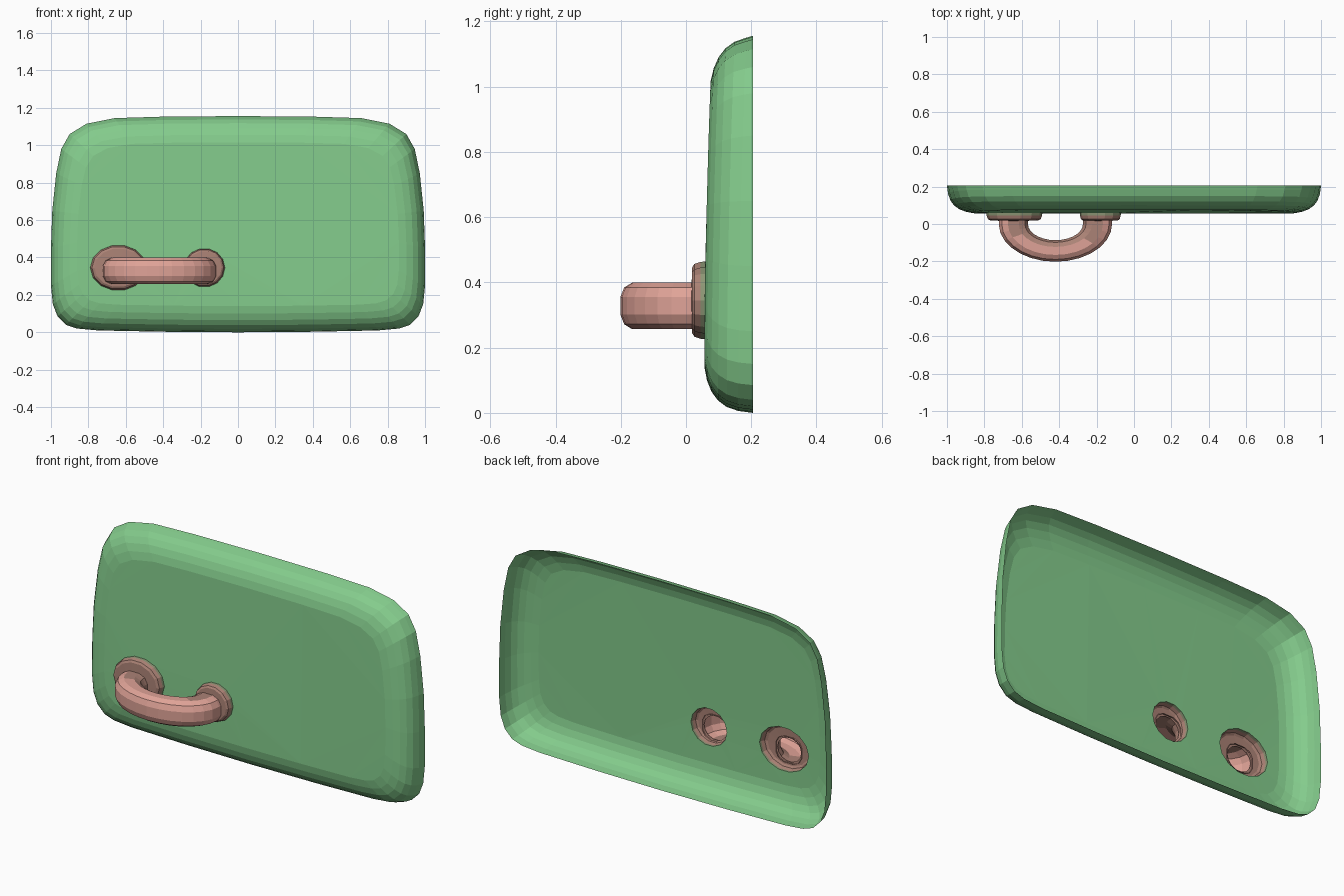
import bpy, bmesh
from math import sin, cos, pi, copysign
from mathutils import Vector

cube = bpy.data.objects.get("Cube")
if cube:
    bpy.data.objects.remove(cube)

HEIGHT = 1.156
MID = HEIGHT / 2


def material(name, rgb):
    m = bpy.data.materials.new(name)
    m.use_nodes = True
    m.diffuse_color = (*rgb, 1)
    m.node_tree.nodes["Principled BSDF"].inputs["Base Color"].default_value = (*rgb, 1)
    return m


green = material("soft_green", (0.23, 0.60, 0.262))
pink = material("clay_pink", (0.74, 0.365, 0.31))
dusky = material("dusky_pink", (0.41, 0.225, 0.18))
olive = material("olive_brown", (0.27, 0.31, 0.18))


def finish(name, bm, *mats):
    me = bpy.data.meshes.new(name)
    bm.to_mesh(me)
    bm.free()
    for m in mats:
        me.materials.append(m)
    ob = bpy.data.objects.new(name, me)
    bpy.context.collection.objects.link(ob)


def ring(bm, points):
    return [bm.verts.new(p) for p in points]


def bridge(bm, a, b):
    n = len(a)
    faces = []
    for i in range(n):
        j = (i + 1) % n
        faces.append(bm.faces.new((a[i], a[j], b[j], b[i])))
    return faces


def face_front(bm):
    # make the open shells point outwards, to the front
    bmesh.ops.recalc_face_normals(bm, faces=bm.faces)
    if sum(f.normal.y * f.calc_area() for f in bm.faces) > 0:
        bmesh.ops.reverse_faces(bm, faces=bm.faces)


def loop_edges(bm, loop):
    edges = []
    for i, v in enumerate(loop):
        w = loop[(i + 1) % len(loop)]
        edges.append(bm.edges.get((v, w)) or bm.edges.new((v, w)))
    return edges


def lean(z):
    # the front face leans back slightly towards the top
    return 0.025 * (z / HEIGHT) ** 2


def ellipse(cx, cz, rx, rz, y=None, n=14):
    pts = []
    for i in range(n):
        a = 2 * pi * i / n
        z = cz + rz * sin(a)
        pts.append((cx + rx * cos(a), 0.055 + lean(z) if y is None else y, z))
    return pts


# mounts: centre x, centre z, radius x, radius z
mounts = {"right_mount": (-0.64, 0.345, 0.15, 0.122),
          "left_mount": (-0.18, 0.345, 0.11, 0.104)}

# panel: open-backed shell with a rounded rectangular outline
half = [(0, 0), (0.4, 0.003), (0.75, 0.01), (0.86, 0.02), (0.92, 0.04),
        (0.965, 0.085), (0.99, 0.15), (1, 0.25), (1, 0.45), (0.993, 0.65),
        (0.972, 0.85), (0.945, 0.98), (0.9, 1.06), (0.81, 1.115),
        (0.66, 1.145), (0.4, 1.153), (0, HEIGHT)]
outline = half + [(-x, z) for x, z in half[-2:0:-1]]
bevel = [(0, 0.205), (0.006, 0.16), (0.018, 0.125), (0.038, 0.098),
         (0.065, 0.078), (0.1, 0.064), (0.14, 0.056)]
bm = bmesh.new()
previous = None
for inset, y in bevel:
    pts = []
    for x, z in outline:
        z = MID + (z - MID) * (1 - inset / MID)
        pts.append((x * (1 - inset), y + (lean(z) if inset else 0), z))
    current = ring(bm, pts)
    if previous:
        bridge(bm, previous, current)
    previous = current

# front face, left open behind each mount
edges = loop_edges(bm, previous)
for m in mounts.values():
    edges += loop_edges(bm, ring(bm, ellipse(*m)))
bmesh.ops.triangle_fill(bm, edges=edges, use_beauty=True, normal=Vector((0, -1, 0)))
face_front(bm)
finish("panel", bm, green)

# mounts: hollow rounded collars, olive at the base, closing in on the handle
for name, (cx, cz, rx, rz) in mounts.items():
    bm = bmesh.new()
    base = ring(bm, ellipse(cx, cz, rx, rz))
    previous = ring(bm, ellipse(cx, cz, rx * 0.99, rz * 0.99, 0.045))
    bridge(bm, base, previous)
    handle_end = -0.42 + copysign(0.225, cx + 0.42)
    rings = [ellipse(cx, cz, rx * s, rz * s, y)
             for s, y in [(0.94, 0.026), (0.85, 0.019)]]
    rings.append(ellipse(handle_end, 0.328, 0.072, 0.066, 0.017))
    for pts in rings:
        current = ring(bm, pts)
        for f in bridge(bm, previous, current):
            f.material_index = 1
        previous = current
    face_front(bm)
    finish(name, bm, olive, dusky)

# handle: hollow half-loop swept between an outer and an inner ellipse,
# darker along the inside of the loop and on the legs
bm = bmesh.new()
STEPS, SIDES = 14, 12
sections = [(0, 0.025)] + [(pi * i / STEPS, 0) for i in range(STEPS + 1)] + [(pi, 0.025)]
previous = None
for t, back in sections:
    outer = Vector((-0.42 - 0.305 * cos(t), back - 0.203 * sin(t)))
    inner = Vector((-0.42 - 0.145 * cos(t), back - 0.085 * sin(t)))
    centre, radial = (outer + inner) / 2, (outer - inner) / 2
    pts = []
    for k in range(SIDES):
        a = 2 * pi * (k + 0.5) / SIDES
        u = copysign(abs(cos(a)) ** 0.75, cos(a))
        w = copysign(abs(sin(a)) ** 0.75, sin(a))
        p = centre + radial * u
        pts.append((p.x, p.y, 0.328 + 0.073 * w))
    current = ring(bm, pts)
    if previous:
        limit = 0.1 if sin(t) < 0.45 else -0.1
        for k, f in enumerate(bridge(bm, previous, current)):
            f.material_index = int(cos(2 * pi * (k + 1) / SIDES) < limit)
    previous = current
bmesh.ops.recalc_face_normals(bm, faces=bm.faces)
finish("handle", bm, pink, dusky)
